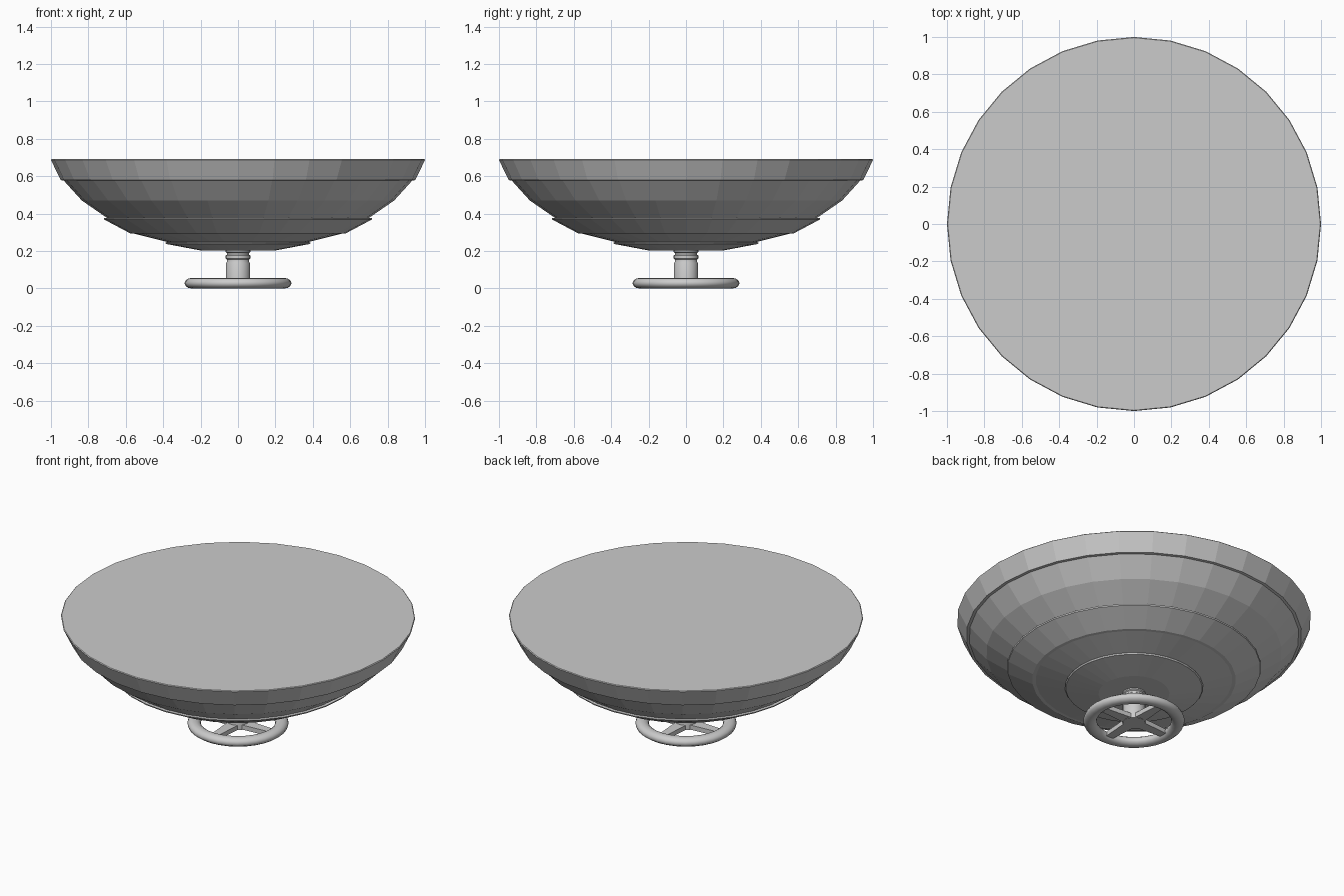
import bpy, bmesh, math

if "Cube" in bpy.data.objects:
    bpy.data.objects.remove(bpy.data.objects["Cube"])


def finish(name, bm, smooth=False):
    bmesh.ops.recalc_face_normals(bm, faces=bm.faces)
    mesh = bpy.data.meshes.new(name)
    bm.to_mesh(mesh)
    bm.free()
    obj = bpy.data.objects.new(name, mesh)
    bpy.context.collection.objects.link(obj)
    if smooth:
        bpy.ops.object.select_all(action='DESELECT')
        obj.select_set(True)
        bpy.context.view_layer.objects.active = obj
        bpy.ops.object.shade_smooth_by_angle(angle=math.radians(40))
    return obj


def lathe(name, profile, sides=32, closed=False, smooth=False):
    """Revolve (radius, z) points; open profiles get end caps."""
    bm = bmesh.new()
    rings = []
    for r, z in profile:
        rings.append([bm.verts.new((r * math.cos(2 * math.pi * i / sides),
                                    r * math.sin(2 * math.pi * i / sides), z))
                      for i in range(sides)])
    pairs = list(zip(rings, rings[1:]))
    if closed:
        pairs.append((rings[-1], rings[0]))
    else:
        bm.faces.new(rings[0])
        bm.faces.new(rings[-1])
    for a, b in pairs:
        for i in range(sides):
            j = (i + 1) % sides
            bm.faces.new((a[i], a[j], b[j], b[i]))
    return finish(name, bm, smooth)


# Solid dish: stepped tiers with small lips, closed flat on top
lathe("dish", [(0.20, 0.203), (0.385, 0.238), (0.39, 0.246), (0.375, 0.248),
               (0.555, 0.293), (0.575, 0.294), (0.715, 0.368), (0.718, 0.376),
               (0.70, 0.377), (0.835, 0.47), (0.932, 0.577), (0.948, 0.579),
               (1.0, 0.687), (0.996, 0.691)])

# Stem with a slight collar and waist
lathe("stem", [(0.064, 0.012), (0.064, 0.135), (0.060, 0.142), (0.060, 0.155),
               (0.066, 0.16), (0.066, 0.175), (0.060, 0.18), (0.060, 0.19),
               (0.066, 0.195), (0.066, 0.21)], 24, smooth=True)

# Foot ring with a flattened round section
section = [(0.248 + 0.038 * math.cos(2 * math.pi * k / 12),
            0.028 + 0.028 * math.sin(2 * math.pi * k / 12)) for k in range(12)]
lathe("foot_ring", section, 32, closed=True, smooth=True)

# Four tapered spokes between stem and ring
for n in range(4):
    a = n * math.pi / 2
    c, s = math.cos(a), math.sin(a)
    bm = bmesh.new()
    bmesh.ops.create_cube(bm, size=1)
    for v in bm.verts:
        outer = v.co.x > 0
        x = 0.235 if outer else 0.04
        y = math.copysign(0.022 if outer else 0.036, v.co.y)
        z = 0.028 + math.copysign(0.014, v.co.z)
        v.co = (x * c - y * s, x * s + y * c, z)
    finish(f"spoke_{n + 1}", bm)
